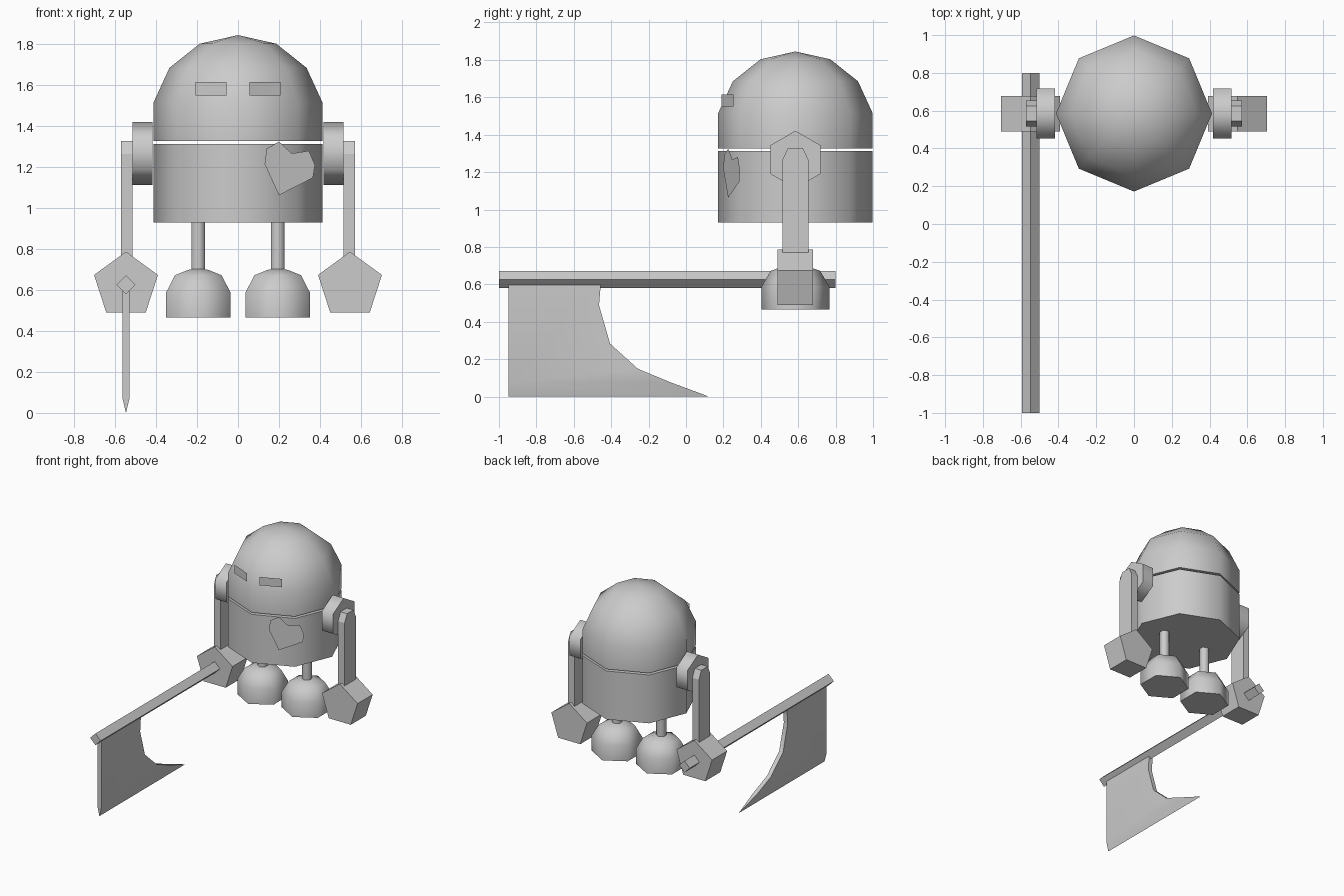
import bpy, bmesh, math
from mathutils import Vector

if "Cube" in bpy.data.objects:
    bpy.data.objects.remove(bpy.data.objects["Cube"])

grey = bpy.data.materials.new("plain grey")
grey.diffuse_color = (0.6, 0.6, 0.6, 1)
grey.use_nodes = True
grey.node_tree.nodes["Principled BSDF"].inputs["Base Color"].default_value = grey.diffuse_color
CY = 0.585  # depth of the robot's axis


def finish(name, bm, smooth=0):
    me = bpy.data.meshes.new(name)
    bm.to_mesh(me)
    bm.free()
    me.materials.append(grey)
    ob = bpy.data.objects.new(name, me)
    bpy.context.collection.objects.link(ob)
    if smooth:
        bpy.ops.object.select_all(action='DESELECT')
        ob.select_set(True)
        bpy.context.view_layer.objects.active = ob
        bpy.ops.object.shade_smooth_by_angle(angle=math.radians(smooth))
    return ob


def lathe(name, profile, sides, x, y, phase=0.0):
    """Faceted turned solid from (radius, height) pairs; radius 0 closes to a point."""
    bm = bmesh.new()
    rings = []
    for r, z in profile:
        n = sides if r else 1
        rings.append([bm.verts.new((x + r * math.cos(phase + math.tau * i / sides),
                                    y + r * math.sin(phase + math.tau * i / sides), z))
                      for i in range(n)])
    for a, b in zip(rings, rings[1:]):
        for i in range(sides):
            j = (i + 1) % sides
            bm.faces.new((a[i], a[j], b[0]) if len(b) == 1 else (a[i], a[j], b[j], b[i]))
    for ring in (rings[0], rings[-1]):
        if len(ring) > 1:
            bm.faces.new(ring)
    bmesh.ops.recalc_face_normals(bm, faces=bm.faces)
    return finish(name, bm, 65)


def prism(name, points, depth, smooth=0):
    """Extrude a flat outline along a vector."""
    bm = bmesh.new()
    face = bm.faces.new([bm.verts.new(p) for p in points])
    ext = bmesh.ops.extrude_face_region(bm, geom=[face], use_keep_orig=True)
    for v in ext["geom"]:
        if isinstance(v, bmesh.types.BMVert):
            v.co += Vector(depth)
    bmesh.ops.recalc_face_normals(bm, faces=bm.faces)
    return finish(name, bm, smooth)


def plate(name, points):
    bm = bmesh.new()
    bm.faces.new([bm.verts.new(p) for p in points])
    return finish(name, bm)


def polygon(n, r):
    """Regular polygon with one corner up."""
    return [(r * math.sin(math.tau * i / n), r * math.cos(math.tau * i / n)) for i in range(n)]


# Body and domed head, separated by a narrow gap
lathe("body", [(0.413, 0.93), (0.413, 1.312)], 8, 0, CY)
lathe("head", [(0.413, 1.327), (0.413, 1.515), (0.335, 1.685), (0.187, 1.803), (0, 1.845)],
      8, 0, CY)

for side, s in (("left", 1), ("right", -1)):
    # Eye plate, angled along the head facet
    corners = [(0.055, 0.19, 1.55), (0.207, 0.255, 1.55),
               (0.207, 0.255, 1.616), (0.055, 0.19, 1.616)]
    if s < 0:
        corners = [(-x, y, z) for x, y, z in reversed(corners)]
    plate(side + "_eye", corners)

    # Leg and domed foot
    lathe(side + "_leg", [(0.037, 0.68), (0.037, 0.94)], 6, s * 0.194, CY, math.pi / 6)
    lathe(side + "_foot", [(0.182, 0.465), (0.182, 0.587), (0.132, 0.672),
                           (0.058, 0.698), (0, 0.708)], 6, s * 0.194, CY, math.pi / 6)

    # Shoulder, arm and hand
    prism(side + "_shoulder", [(s * 0.418, CY + a, 1.267 + b) for a, b in polygon(6, 0.154)],
          (s * 0.097, 0, 0), 65)
    outline = [(-0.07, 0.70), (0.07, 0.70), (0.07, 1.265), (0.04, 1.328),
               (-0.04, 1.328), (-0.07, 1.265)]
    prism(side + "_arm", [(s * 0.515, CY + a, z) for a, z in outline], (s * 0.057, 0, 0))
    prism(side + "_hand", [(s * 0.547 + a, 0.49, 0.623 + b) for a, b in polygon(5, 0.164)],
          (0, 0.188, 0))

# Heart plate on the chest, leaning along the front facet
heart = [(0.2, 1.063), (0.366, 1.148), (0.376, 1.21), (0.346, 1.28), (0.263, 1.267),
         (0.2, 1.325), (0.14, 1.29), (0.13, 1.215)]
plate("heart", [(x, 0.2 + 0.36 * (x - 0.13), z) for x, z in heart])

# Axe handle: square bar standing on its edge
AX = -0.547
prism("axe_handle", [(AX + a, -1, 0.626 + b) for a, b in polygon(4, 0.046)], (0, 1.8, 0))

# Axe blade: flat plate narrowing to a sharp lower edge
flat = [(-0.95, 0.07), (-0.95, 0.61), (-0.455, 0.61), (-0.465, 0.487),
        (-0.406, 0.283), (-0.257, 0.148), (-0.08, 0.075)]
bm = bmesh.new()
near, far = [[bm.verts.new((AX + t, y, z)) for y, z in flat] for t in (0.017, -0.017)]
heel = bm.verts.new((AX, -0.95, 0))
tip = bm.verts.new((AX, 0.122, 0))
for loop in (near, far):
    bm.faces.new(loop)
    bm.faces.new((loop[0], loop[-1], tip, heel))
for i in range(len(flat) - 1):
    bm.faces.new((near[i], near[i + 1], far[i + 1], far[i]))
bm.faces.new((near[0], far[0], heel))
bm.faces.new((near[-1], far[-1], tip))
bmesh.ops.recalc_face_normals(bm, faces=bm.faces)
finish("axe_blade", bm, 40)
